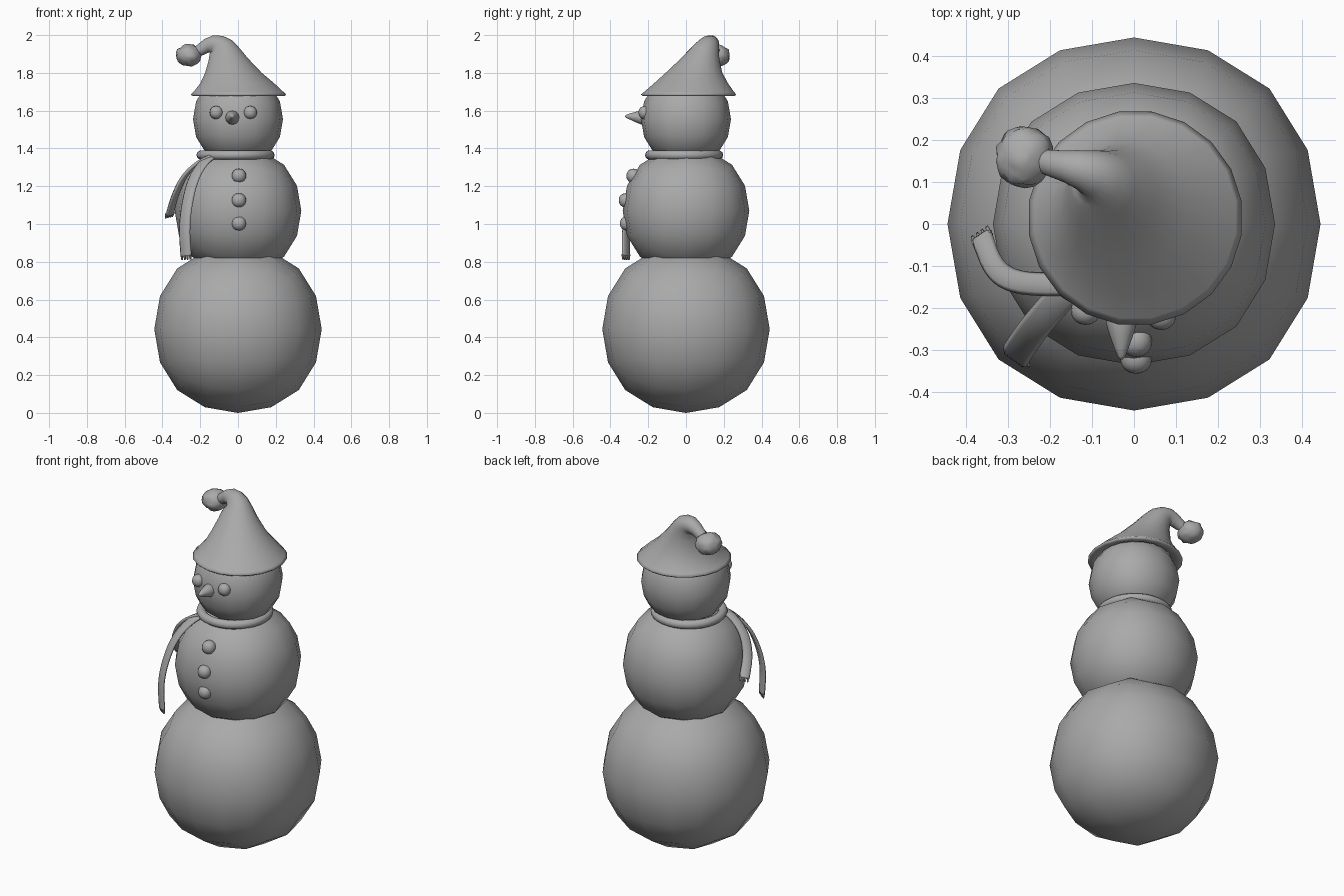
import bpy, bmesh, math, random
from mathutils import Vector

if "Cube" in bpy.data.objects:
    bpy.data.objects.remove(bpy.data.objects["Cube"])

random.seed(4)
grey = bpy.data.materials.new("snow_grey")
grey.diffuse_color = (0.4, 0.4, 0.4, 1)
grey.use_nodes = True
grey.node_tree.nodes["Principled BSDF"].inputs["Base Color"].default_value = grey.diffuse_color


def finish(obj, name):
    obj.name = name
    obj.data.materials.append(grey)
    for p in obj.data.polygons:
        p.use_smooth = True
    return obj


def from_bmesh(bm, name):
    bmesh.ops.recalc_face_normals(bm, faces=bm.faces)
    mesh = bpy.data.meshes.new(name)
    bm.to_mesh(mesh)
    bm.free()
    obj = bpy.data.objects.new(name, mesh)
    bpy.context.collection.objects.link(obj)
    return finish(obj, name)


def ball(name, loc, radius):
    """Rounded cube: a subdivided cube whose face centres lie at the radius."""
    bpy.ops.mesh.primitive_cube_add(size=2 / 0.839, location=loc)
    obj = bpy.context.object
    obj.scale = radius if isinstance(radius, tuple) else (radius,) * 3
    mod = obj.modifiers.new("round", 'SUBSURF')
    mod.levels = mod.render_levels = 2
    return finish(obj, name)


def loft(name, rings, caps=True):
    """Skin a list of equal-length point rings."""
    bm = bmesh.new()
    vs = [[bm.verts.new(p) for p in ring] for ring in rings]
    n = len(vs[0])
    for a, b in zip(vs, vs[1:]):
        for i in range(n):
            j = (i + 1) % n
            bm.faces.new((a[i], a[j], b[j], b[i]))
    if caps:
        bm.faces.new(vs[0])
        bm.faces.new(vs[-1])
    return from_bmesh(bm, name)


# Snowballs
ball("lower_body", (0, 0, 0.443), 0.443)
ball("middle_body", (0, 0, 1.07), 0.335)
ball("head", (0, 0, 1.555), 0.238)

# Eyes and buttons
ball("left_eye", (-0.115, -0.205, 1.59), 0.035)
ball("right_eye", (0.065, -0.217, 1.59), 0.035)
for i, (y, z) in enumerate([(-0.278, 1.255), (-0.318, 1.125), (-0.312, 1.003)]):
    ball(f"button_{i + 1}", (0.005, y, z), 0.038)

# Carrot nose: (y, z, radius) along its length
rings = []
for y, z, r in [(-0.19, 1.563, 0.036), (-0.235, 1.563, 0.037), (-0.265, 1.566, 0.028),
                (-0.295, 1.569, 0.017), (-0.315, 1.57, 0.009), (-0.322, 1.57, 0.003)]:
    rings.append([(-0.03 + r * math.cos(a), y, z + r * math.sin(a))
                  for a in (math.tau * k / 12 for k in range(12))])
loft("nose", rings)

# Hat: (x, y, z, radius, sideways tilt) from under the brim to the drooping tip
profile = [
    (0.003, 0.012, 1.69, 0.195, 0), (0.003, 0.012, 1.677, 0.225, 0),
    (0.003, 0.014, 1.677, 0.246, 0), (0.003, 0.014, 1.686, 0.256, 0),
    (0.003, 0.016, 1.698, 0.242, 0), (-0.004, 0.027, 1.745, 0.198, 0),
    (-0.024, 0.042, 1.80, 0.152, 0), (-0.052, 0.072, 1.87, 0.106, 4),
    (-0.074, 0.095, 1.92, 0.079, 14), (-0.09, 0.108, 1.94, 0.067, 30),
    (-0.11, 0.12, 1.951, 0.055, 55), (-0.135, 0.129, 1.953, 0.047, 85),
    (-0.165, 0.137, 1.944, 0.038, 110), (-0.21, 0.147, 1.915, 0.03, 125)]
rings = []
for x, y, z, r, tilt in profile:
    t = math.radians(tilt)
    u, v = Vector((math.cos(t), 0, math.sin(t))), Vector((0, 1, 0))
    rings.append([Vector((x, y, z)) + r * (u * math.cos(a) + v * math.sin(a))
                  for a in (math.tau * (k + 0.5) / 20 for k in range(20))])
loft("hat", rings, caps=False)

# Fluffy pompom
bm = bmesh.new()
bmesh.ops.create_icosphere(bm, subdivisions=3, radius=1)
for v in bm.verts:
    v.co *= random.uniform(0.92, 1.05)
    v.co = Vector((-0.26, 0.16, 1.893)) + Vector((v.co.x * 0.069, v.co.y * 0.075, v.co.z * 0.06))
from_bmesh(bm, "pompom")

# Scarf loop around the neck
bpy.ops.mesh.primitive_torus_add(location=(-0.013, -0.01, 1.365), major_radius=0.182,
                                 minor_radius=0.025, major_segments=32, minor_segments=10)
finish(bpy.context.object, "scarf_loop")


def scarf_tail(name, points, w0, w1, width=0.03, thick=0.009):
    """Flat strip along a path; its width direction turns from w0 to w1."""
    pts = [Vector(p) for p in points]
    # Smooth the path by corner cutting
    for _ in range(2):
        cut = [pts[0]]
        for a, b in zip(pts, pts[1:]):
            cut += [a.lerp(b, 0.25), a.lerp(b, 0.75)]
        pts = cut + [pts[-1]]
    rings = []
    for i, p in enumerate(pts):
        tan = (pts[min(i + 1, len(pts) - 1)] - pts[max(i - 1, 0)]).normalized()
        w = Vector(w0).lerp(Vector(w1), i / (len(pts) - 1))
        w = (w - tan * w.dot(tan)).normalized()
        nrm = tan.cross(w)
        rings.append([p + w * width * math.cos(a) + nrm * thick * (1 if math.sin(a) > 0 else -1)
                      * min(1, 1.4 * abs(math.sin(a)))
                      for a in (math.tau * k / 8 for k in range(8))])
    loft(name, rings)
    # Fringe at the loose end
    for k in range(4):
        base = pts[-1] + w * width * (k - 1.5) * 0.5
        tip = base + tan * 0.02
        loft(f"{name}_fringe_{k + 1}",
             [[c + w * s * a + nrm * s * b for a, b in ((1, 1), (-1, 1), (-1, -1), (1, -1))]
              for c, s in ((base - tan * 0.01, 0.006), (tip, 0.003))])


scarf_tail("front_scarf_tail",
           [(-0.13, -0.13, 1.365), (-0.185, -0.185, 1.325), (-0.24, -0.25, 1.235),
            (-0.272, -0.296, 1.10), (-0.285, -0.318, 0.97), (-0.275, -0.318, 0.83)],
           (0.8, -0.57, 0), (0.8, -0.57, 0), width=0.036)
scarf_tail("side_scarf_tail",
           [(-0.13, -0.14, 1.365), (-0.215, -0.145, 1.325), (-0.29, -0.137, 1.25),
            (-0.335, -0.105, 1.15), (-0.362, -0.03, 1.05)],
           (0.0, 1, 0), (0.75, 0.66, 0), width=0.028)
